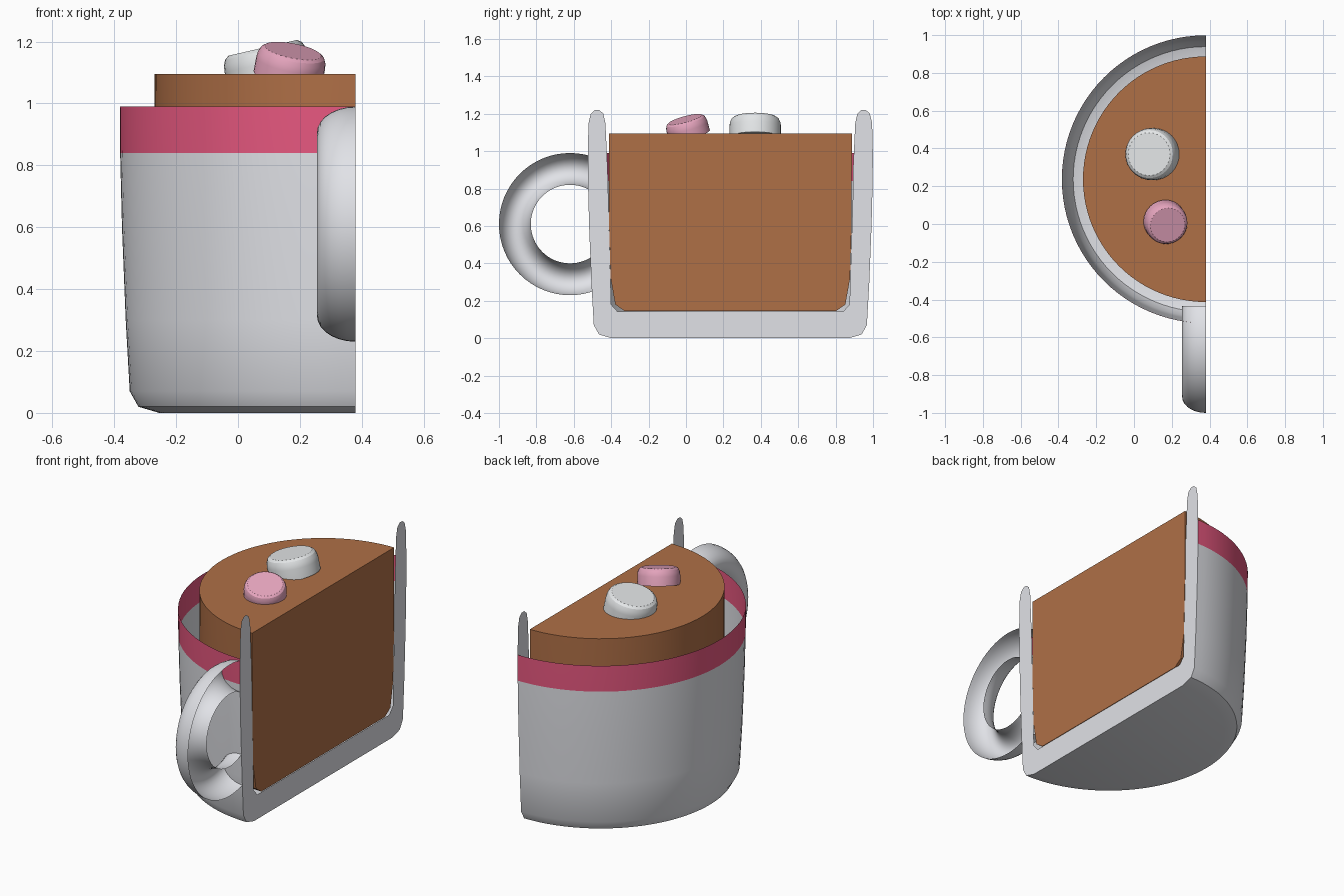
import bpy, bmesh
from math import sin, cos, pi, radians
from mathutils import Matrix

cube = bpy.data.objects.get("Cube")
if cube:
    bpy.data.objects.remove(cube, do_unlink=True)

CUT_X, AXIS_Y = 0.38, 0.237      # section plane and mug axis


def material(name, rgb):
    m = bpy.data.materials.new(name)
    m.use_nodes = True
    m.diffuse_color = (*rgb, 1)
    m.node_tree.nodes["Principled BSDF"].inputs["Base Color"].default_value = (*rgb, 1)
    return m


ceramic = material("pale grey ceramic", (0.78, 0.79, 0.83))
band = material("rose band", (0.82, 0.10, 0.22))
cocoa = material("cocoa brown", (0.43, 0.16, 0.062))
white = material("soft white", (0.79, 0.81, 0.82))
pink = material("soft pink", (0.80, 0.38, 0.52))


def finish(name, bm, mats, angle=35):
    bmesh.ops.remove_doubles(bm, verts=bm.verts, dist=0.0005)
    bmesh.ops.recalc_face_normals(bm, faces=bm.faces)
    mesh = bpy.data.meshes.new(name)
    bm.to_mesh(mesh)
    bm.free()
    ob = bpy.data.objects.new(name, mesh)
    bpy.context.collection.objects.link(ob)
    for m in mats:
        mesh.materials.append(m)
    bpy.ops.object.select_all(action="DESELECT")
    ob.select_set(True)
    bpy.context.view_layer.objects.active = ob
    bpy.ops.object.shade_smooth_by_angle(angle=radians(angle))
    return ob


def lathe(profile, start, end, steps):
    """Sweep (radius, height) points about the z axis."""
    bm = bmesh.new()
    rows = []
    for i in range(steps + 1):
        a = start + (end - start) * i / steps
        rows.append([bm.verts.new((r * cos(a), r * sin(a), z)) for r, z in profile])
    for p, q in zip(rows, rows[1:]):
        for j in range(len(profile) - 1):
            quad = [p[j], q[j], q[j + 1], p[j + 1]]
            if profile[j][0] == 0:
                quad.pop(1)
            elif profile[j + 1][0] == 0:
                quad.pop(2)
            bm.faces.new(quad)
    return bm


def half_lathe(profile):
    bm = lathe(profile, pi / 2, 3 * pi / 2, 48)
    bmesh.ops.translate(bm, verts=bm.verts, vec=(CUT_X, AXIS_Y, 0))
    return bm


def section_points(bm, profile):
    return [bm.verts.new((CUT_X, AXIS_Y + r, z)) for r, z in profile]


# Mug wall: open half shell with a coloured band below its rim
base = [(0, 0), (0.635, 0), (0.702, 0.02), (0.73, 0.07)]
wall = base + [(0.743, 0.3), (0.755, 0.6), (0.761, 0.84), (0.762, 0.99)]
bm = half_lathe(wall)
for f in bm.faces:
    f.material_index = int(f.calc_center_median().z > 0.84)
finish("mug_wall", bm, [ceramic, band])

# Flat cut section of the mug, with tall rounded tips
outer = wall[1:] + [(0.758, 1.15), (0.746, 1.2), (0.725, 1.22)]
inner = [(0.7, 1.22), (0.679, 1.2), (0.668, 1.15), (0.656, 0.9),
         (0.651, 0.35), (0.637, 0.18), (0.603, 0.142), (0.5, 0.133)]
half = outer + inner
bm = bmesh.new()
bm.faces.new(section_points(bm, half + [(-r, z) for r, z in reversed(half)]))
bmesh.ops.triangulate(bm, faces=bm.faces)
finish("mug_section", bm, [ceramic])

# Drink: solid half body filling the mug
body = [(0, 1.095), (0.65, 1.095), (0.648, 0.6), (0.64, 0.32),
        (0.615, 0.18), (0.565, 0.145), (0, 0.145)]
bm = half_lathe(body)
bm.faces.new(section_points(bm, body[1:-1] + [(-r, z) for r, z in reversed(body[1:-1])]))
finish("drink", bm, [cocoa])

# Handle: hollow half ring with an oval cross-section, open at the cut
ring = [(0.295 + 0.085 * cos(pi * k / 14), 0.125 * sin(pi * k / 14)) for k in range(15)]
bm = lathe(ring, 0, 2 * pi, 64)
bmesh.ops.remove_doubles(bm, verts=bm.verts, dist=0.0005)
bmesh.ops.transform(bm, verts=bm.verts, matrix=Matrix.Translation((CUT_X, -0.62, 0.61))
                    @ Matrix.Rotation(-pi / 2, 4, "Y"))
bmesh.ops.bisect_plane(bm, geom=bm.verts[:] + bm.edges[:] + bm.faces[:],
                       plane_co=(0, -0.435, 0), plane_no=(0, 1, 0), clear_outer=True)
finish("handle", bm, [ceramic], 60)


# Marshmallows: rounded discs, tilted and half sunk in the drink
def marshmallow(name, radius, top, tilt_x, tilt_y, mat):
    shape = [(0, 0), (0.82, 0), (0.92, -0.07), (0.98, -0.2), (1, -0.36), (1, -0.8), (0, -0.8)]
    bm = lathe([(r * radius, z * radius) for r, z in shape], 0, 2 * pi, 32)
    bmesh.ops.transform(bm, verts=bm.verts, matrix=Matrix.Translation(top)
                        @ Matrix.Rotation(radians(tilt_y), 4, "Y")
                        @ Matrix.Rotation(radians(tilt_x), 4, "X"))
    finish(name, bm, [mat], 30)


marshmallow("white_marshmallow", 0.138, (0.08, 0.37, 1.18), 0, -13, white)
marshmallow("pink_marshmallow", 0.113, (0.178, -0.005, 1.17), 15, 11, pink)
